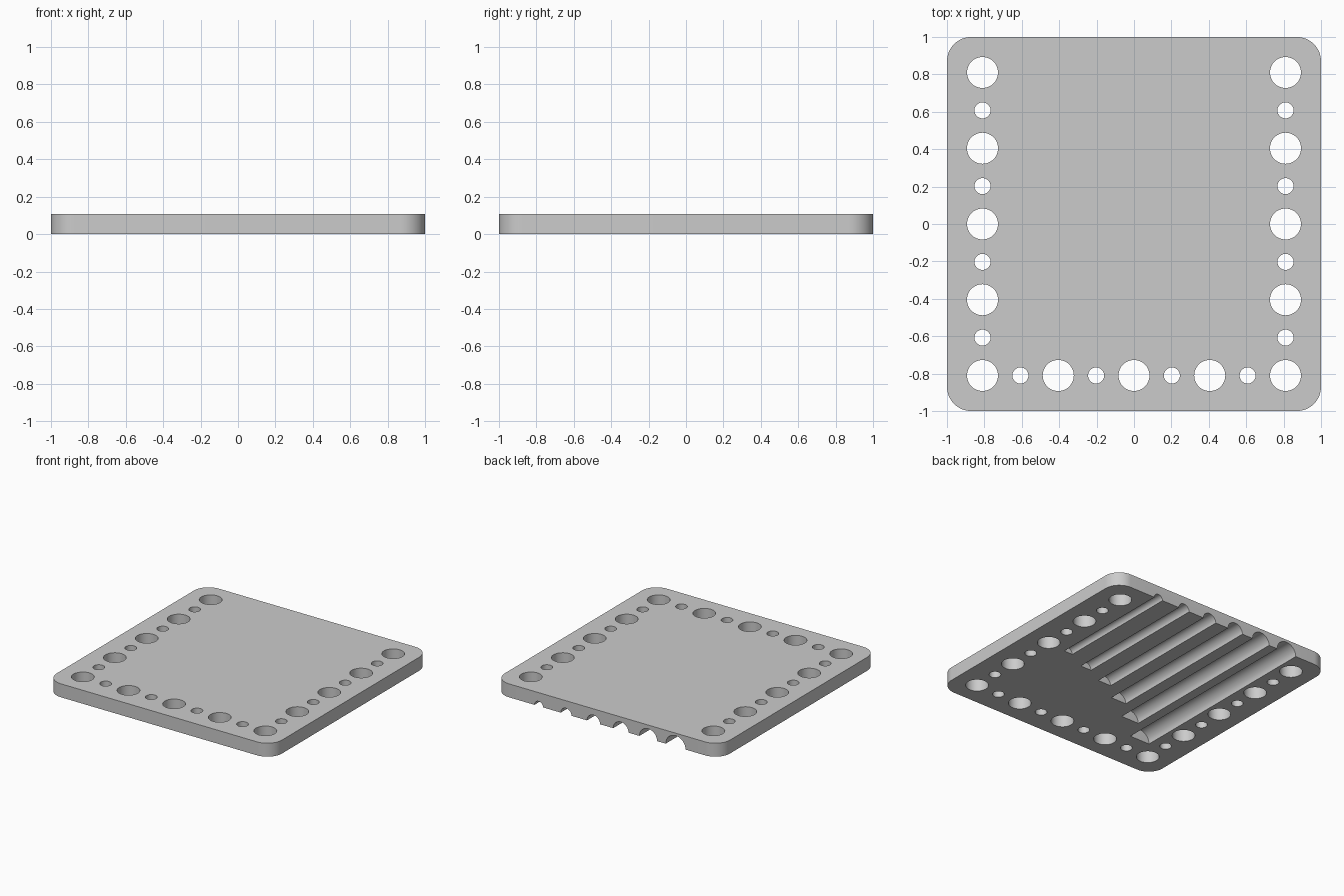
import bpy, bmesh
from math import radians
from mathutils import Matrix, Vector

default = bpy.data.objects.get("Cube")
if default:
    bpy.data.objects.remove(default, do_unlink=True)

THICK = 0.108
EDGE = 0.81          # distance of the hole rows from the centre
CORNER = 0.13        # corner radius of the plate

grey = bpy.data.materials.new("plain grey")
grey.use_nodes = True
colour = (0.6, 0.6, 0.6, 1)
grey.diffuse_color = colour
grey.node_tree.nodes["Principled BSDF"].inputs["Base Color"].default_value = colour


def make_object(name, bm):
    mesh = bpy.data.meshes.new(name)
    bm.to_mesh(mesh)
    bm.free()
    mesh.materials.append(grey)
    obj = bpy.data.objects.new(name, mesh)
    bpy.context.collection.objects.link(obj)
    return obj


def add_cylinder(bm, radius, length, matrix):
    bmesh.ops.create_cone(bm, cap_ends=True, segments=48, radius1=radius,
                          radius2=radius, depth=length, matrix=matrix)


# Plate with rounded vertical corners
bm = bmesh.new()
bmesh.ops.create_cube(bm, size=1)
bmesh.ops.scale(bm, vec=(2, 2, THICK), verts=bm.verts)
bmesh.ops.translate(bm, vec=(0, 0, THICK / 2), verts=bm.verts)
uprights = [e for e in bm.edges
            if abs(e.verts[0].co.z - e.verts[1].co.z) > THICK / 2]
bmesh.ops.bevel(bm, geom=uprights, offset=CORNER, segments=14, profile=0.5,
                affect='EDGES')
plate = make_object("plate", bm)

# Through holes, alternating large and small, along the sides and the front
bm = bmesh.new()
spots = []
for i in range(9):
    along = EDGE * (i - 4) / 4
    radius = 0.083 if i % 2 == 0 else 0.043
    spots += [(-EDGE, along, radius), (EDGE, along, radius)]
    if 0 < i < 8:
        spots.append((along, -EDGE, radius))
for x, y, radius in spots:
    add_cylinder(bm, radius, 1, Matrix.Translation((x, y, 0)))
hole_cutter = make_object("hole_cutter", bm)

# Half-round grooves under the plate, open at the back, growing toward -x
bm = bmesh.new()
turn = Matrix.Rotation(radians(90), 4, 'X')
for i, end in enumerate((-0.02, -0.11, -0.19, -0.32, -0.48, -0.66)):
    length = 1.2 - end
    centre = Vector((0.607 - 0.243 * i, end + length / 2, 0))
    add_cylinder(bm, 0.038 + 0.01 * i, length, Matrix.Translation(centre) @ turn)
groove_cutter = make_object("groove_cutter", bm)

# Cut both sets and keep the result as the plate's own mesh
for cutter in (hole_cutter, groove_cutter):
    cut = plate.modifiers.new(cutter.name, 'BOOLEAN')
    cut.operation = 'DIFFERENCE'
    cut.solver = 'EXACT'
    cut.object = cutter
bpy.context.view_layer.update()
graph = bpy.context.evaluated_depsgraph_get()
result = bpy.data.meshes.new_from_object(plate.evaluated_get(graph))
plate.modifiers.clear()
plate.data = result
for cutter in (hole_cutter, groove_cutter):
    bpy.data.objects.remove(cutter, do_unlink=True)

# Smooth curved walls, sharp rims
bpy.ops.object.select_all(action='DESELECT')
plate.select_set(True)
bpy.context.view_layer.objects.active = plate
bpy.ops.object.shade_smooth_by_angle(angle=radians(30))
